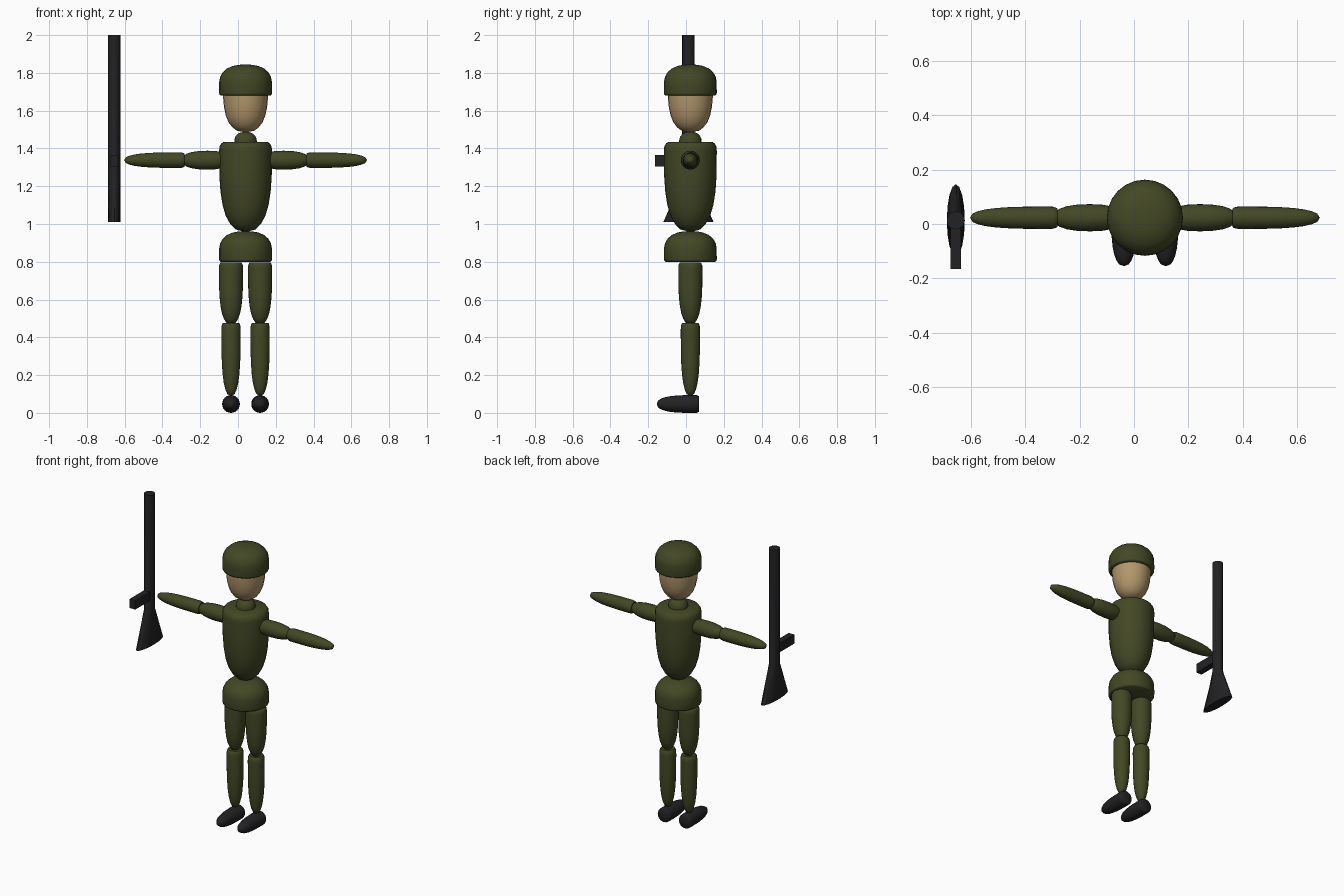
import bpy, bmesh, math
from mathutils import Vector, Matrix

if "Cube" in bpy.data.objects:
    bpy.data.objects.remove(bpy.data.objects["Cube"])

CX, CY = 0.04, 0.023      # body axis
ARM_Z = 1.338


def material(name, rgb):
    m = bpy.data.materials.new(name)
    m.diffuse_color = (*rgb, 1)
    m.use_nodes = True
    m.node_tree.nodes["Principled BSDF"].inputs["Base Color"].default_value = m.diffuse_color
    return m


OLIVE = material("olive cloth", (0.056, 0.064, 0.018))
SKIN = material("skin", (0.45, 0.31, 0.15))
BLACK = material("black", (0.016, 0.016, 0.018))

# Unit profiles: (distance along part, radius)
TAPER = [(0, 0), (0, .82), (.015, .91), (.05, .985), (.1, 1), (.38, .99), (.55, .95),
         (.7, .87), (.82, .75), (.91, .58), (.97, .38), (1, 0)]
DOME = [(0, 0), (0, .94), (.03, .985), (.08, 1), (.45, .995), (.6, .96), (.75, .86),
        (.87, .7), (.95, .48), (.985, .27), (1, 0)]
SPINDLE = [(0, 0), (0, .65), (.08, .82), (.25, .96), (.45, 1), (.65, .97),
           (.83, .85), (.94, .68), (1, .52), (1, 0)]


def finish(name, bm, mat, angle=50):
    bmesh.ops.recalc_face_normals(bm, faces=bm.faces)
    me = bpy.data.meshes.new(name)
    bm.to_mesh(me)
    bm.free()
    me.materials.append(mat)
    ob = bpy.data.objects.new(name, me)
    bpy.context.collection.objects.link(ob)
    bpy.ops.object.select_all(action='DESELECT')
    bpy.context.view_layer.objects.active = ob
    ob.select_set(True)
    bpy.ops.object.shade_smooth_by_angle(angle=math.radians(angle))
    return ob


def turned(name, profile, start, end, radius, mat, sides=24):
    """Revolve a unit profile around the line from start to end."""
    a, b = Vector(start), Vector(end)
    d = b - a
    rot = d.to_track_quat('Z', 'Y').to_matrix()
    bm = bmesh.new()
    rings = []
    for t, r in profile:
        n = 1 if r == 0 else sides
        rings.append([bm.verts.new(a + rot @ Vector((
            radius * r * math.cos(2 * math.pi * i / sides),
            radius * r * math.sin(2 * math.pi * i / sides), t * d.length)))
            for i in range(n)])
    for p, q in zip(rings, rings[1:]):
        for i in range(sides):
            j = (i + 1) % sides
            if len(p) == 1:
                bm.faces.new((p[0], q[j], q[i]))
            elif len(q) == 1:
                bm.faces.new((p[i], p[j], q[0]))
            else:
                bm.faces.new((p[i], p[j], q[j], q[i]))
    return finish(name, bm, mat)


def upright(name, profile, z0, z1, radius, mat, x=CX):
    return turned(name, profile, (x, CY, z0), (x, CY, z1), radius, mat)


# Trunk and head
upright("cap", DOME, 1.68, 1.845, .14, OLIVE)
upright("head", TAPER, 1.78, 1.485, .12, SKIN)
upright("neck", DOME, 1.40, 1.488, .06, OLIVE)
upright("torso", TAPER, 1.435, .957, .14, OLIVE)
upright("hips", DOME, .80, .963, .14, OLIVE)

# Limbs, mirrored about the body axis
for side, s in (("left", 1), ("right", -1)):
    x = CX + s * .077
    upright(side + "_thigh", TAPER, .797, .467, .064, OLIVE, x)
    upright(side + "_shin", TAPER, .477, .088, .051, OLIVE, x)
    turned(side + "_foot", TAPER, (x, .07, .047), (x, -.155, .047), .047, BLACK)
    turned(side + "_upper_arm", SPINDLE, (CX + s * .10, CY, ARM_Z),
           (CX + s * .325, CY, ARM_Z), .05, OLIVE)
    turned(side + "_forearm", TAPER, (CX + s * .322, CY, ARM_Z),
           (CX + s * .643, CY, ARM_Z), .041, OLIVE)

# Rifle: round barrel running into a flared flat stock
GX, GY, R, N = -.655, .013, .033, 16
bm = bmesh.new()
rings = []
for z, ry in ((2.0, R), (1.24, R), (1.01, .133)):
    rings.append([bm.verts.new((GX + R * math.cos(2 * math.pi * i / N),
                                GY + ry * math.sin(2 * math.pi * i / N), z))
                  for i in range(N)])
for p, q in zip(rings, rings[1:]):
    for i in range(N):
        j = (i + 1) % N
        bm.faces.new((p[i], p[j], q[j], q[i]))
bm.faces.new(rings[0])
bm.faces.new(rings[-1])
finish("rifle_barrel_and_stock", bm, BLACK, 30)

# Rifle grip
bm = bmesh.new()
bmesh.ops.create_cube(bm, size=1, matrix=Matrix.Translation((GX, -.0775, 1.335))
                      @ Matrix.Diagonal((.04, .175, .06, 1)))
finish("rifle_grip", bm, BLACK, 30)
